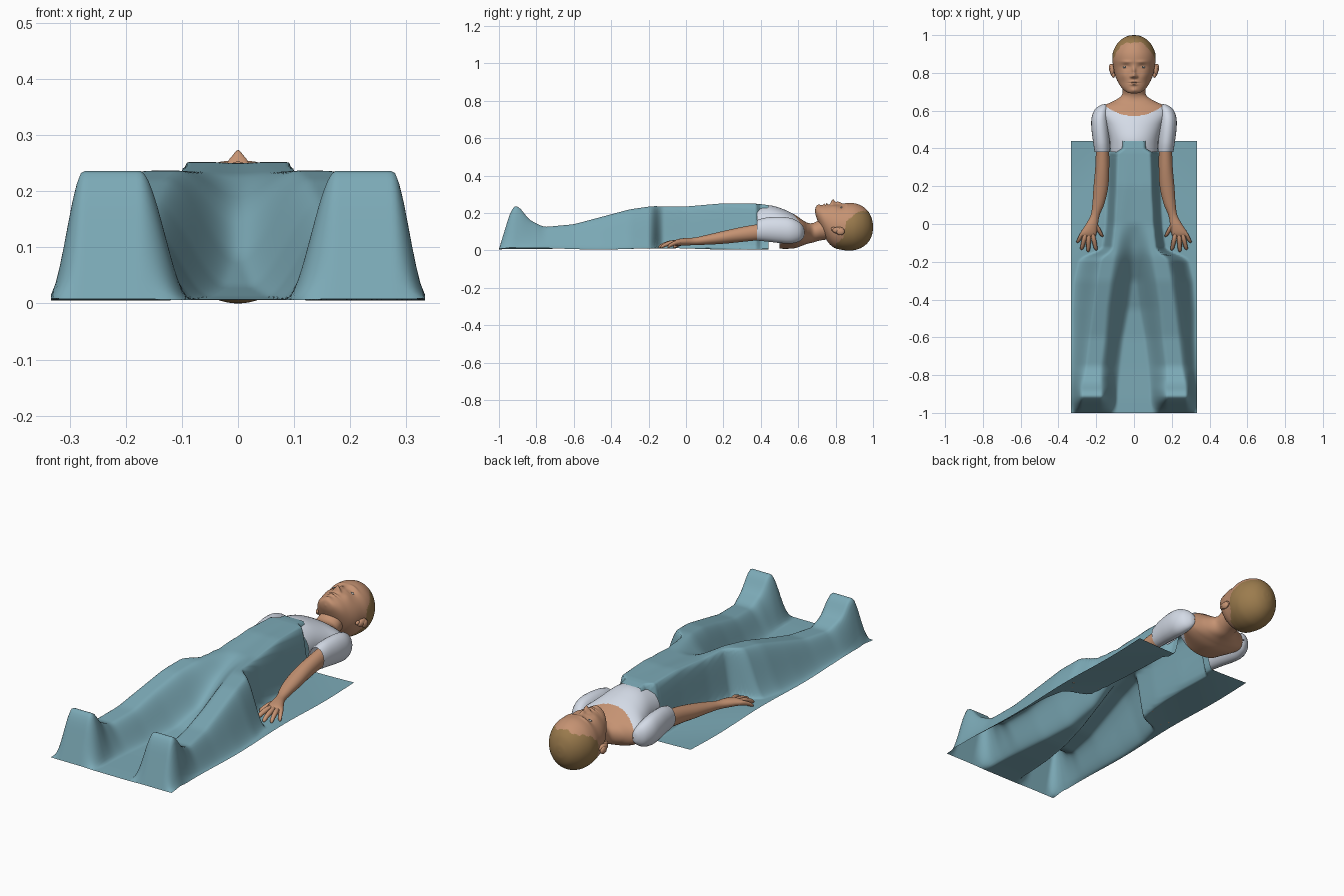
import bpy, bmesh
from math import sin, cos, pi, exp
from mathutils import Vector

if "Cube" in bpy.data.objects:
    bpy.data.objects.remove(bpy.data.objects["Cube"])


def material(name, rgb):
    mat = bpy.data.materials.new(name)
    mat.use_nodes = True
    mat.diffuse_color = (*rgb, 1)
    bsdf = next(n for n in mat.node_tree.nodes if n.type == 'BSDF_PRINCIPLED')
    bsdf.inputs["Base Color"].default_value = (*rgb, 1)
    return mat


SKIN = material("skin", (.56, .29, .17))
HAIR = material("golden hair", (.33, .2, .075))
CLOTH = material("white cotton", (.66, .71, .8))
BLANKET = material("teal blanket", (.2, .4, .47))
EYE = material("eye white", (.5, .5, .48))
IRIS = material("iris", (.06, .09, .1))


def lerp(a, b, f):
    return a + (b - a) * f


def smooth(a, b, v):
    f = min(1, max(0, (v - a) / (b - a)))
    return f * f * (3 - 2 * f)


def table(rows, key):
    """Linear lookup in rows sorted by rising first value."""
    if key <= rows[0][0]:
        return rows[0][1:]
    for lo, hi in zip(rows, rows[1:]):
        if key <= hi[0]:
            f = (key - lo[0]) / (hi[0] - lo[0])
            return [lerp(a, b, f) for a, b in zip(lo[1:], hi[1:])]
    return rows[-1][1:]


def spline(rows, steps):
    """Smooth curve through all rows."""
    out = []
    for i in range(len(rows) - 1):
        four = rows[max(i - 1, 0)], rows[i], rows[i + 1], rows[min(i + 2, len(rows) - 1)]
        for k in range(steps):
            t = k / steps
            out.append([b + t / 2 * (c - a + t * (2 * a - 5 * b + 4 * c - d + t * (3 * (b - c) + d - a)))
                        for a, b, c, d in zip(*four)])
    return out + [list(rows[-1])]


def finish(name, bm, mats, rule=None, mirror=False, angle=pi):
    bmesh.ops.recalc_face_normals(bm, faces=bm.faces)
    for face in bm.faces:
        if rule:
            face.material_index = rule(face.calc_center_median())
    mesh = bpy.data.meshes.new(name)
    bm.to_mesh(mesh)
    bm.free()
    obj = bpy.data.objects.new(name, mesh)
    bpy.context.collection.objects.link(obj)
    for mat in mats:
        mesh.materials.append(mat)
    mesh.shade_smooth()
    if mirror:
        obj.modifiers.new("Mirror", 'MIRROR').use_mirror_merge = False
    return obj


def loft(rows, steps=6, sides=24, caps=True, bm=None):
    """Elliptical rings along y; each row is y, centre x, centre z, half width, half depth."""
    bm = bm or bmesh.new()
    rings = []
    for y, cx, cz, rx, rz in spline(rows, steps):
        rings.append([bm.verts.new((cx + rx * cos(2 * pi * k / sides), y, cz + rz * sin(2 * pi * k / sides)))
                      for k in range(sides)])
    for a, b in zip(rings, rings[1:]):
        for k in range(sides):
            n = (k + 1) % sides
            bm.faces.new((a[k], a[n], b[n], b[k]))
    if caps:
        bm.faces.new(rings[0])
        bm.faces.new(rings[-1])
    return bm


def ellipsoid(bm, centre, radii):
    made = bmesh.ops.create_uvsphere(bm, u_segments=24, v_segments=16, radius=1)
    for v in made["verts"]:
        v.co = Vector(centre) + Vector(c * r for c, r in zip(v.co, radii))


# Blanket: a draped sheet. Columns: y, ridge height, height between the legs,
# inner slope foot and top, outer slope top and foot
DRAPE = [
    (-1, .008, .006, .09, .18, .28, .335),
    (-.93, .235, .008, .085, .175, .275, .34),
    (-.895, .238, .008, .085, .175, .275, .335),
    (-.84, .165, .008, .08, .18, .27, .335),
    (-.76, .125, .008, .07, .18, .25, .335),
    (-.6, .14, .012, .05, .16, .23, .33),
    (-.45, .18, .03, .02, .15, .21, .33),
    (-.3, .22, .08, 0, .13, .19, .32),
    (-.18, .237, .16, 0, .11, .17, .29),
    (-.14, .236, .18, 0, .1, .115, .17),
    (0, .235, .23, 0, .08, .1, .15),
    (.2, .252, .25, 0, .05, .09, .14),
    (.375, .25, .25, 0, .05, .085, .14),
    (.4, .248, .248, 0, .04, .05, .12),
    (.44, .242, .242, 0, .04, .05, .12)]


def drape(x, y):
    spread = .018 if -.98 < y < .36 else 0
    samples = [table(DRAPE, y + spread * k / 2) for k in range(-2, 3)]
    h, v, i1, i0, o0, o1 = [sum(c) / len(c) for c in zip(*samples)]
    inside = lerp(v, h, smooth(i1, i0, x))
    floor = .009 + .004 * sin(9 * y + 8 * x)
    return lerp(inside, floor, smooth(o0, o1, x))


bm = bmesh.new()
COLS, ROWS = 88, 180
sheet = [[bm.verts.new((x, y, drape(abs(x), y)))
          for x in (lerp(-.333, .333, i / COLS) for i in range(COLS + 1))]
         for y in (lerp(-1, .44, j / ROWS) for j in range(ROWS + 1))]
for a, b in zip(sheet, sheet[1:]):
    for k in range(COLS):
        bm.faces.new((a[k], a[k + 1], b[k + 1], b[k]))
finish("blanket", bm, [BLANKET])

# Torso: shirt with a scooped neckline, hollow below the chest
bm = loft([(.38, 0, .13, .125, .108), (.45, 0, .128, .13, .113), (.52, 0, .115, .15, .106),
           (.58, 0, .102, .178, .09), (.62, 0, .095, .17, .07), (.65, 0, .092, .11, .056),
           (.68, 0, .095, .066, .052), (.72, 0, .11, .06, .056), (.77, 0, .12, .06, .06)],
          steps=14, sides=96, caps=False)
hollow = [f for f in bm.faces if f.calc_center_median().y < .5 and f.calc_center_median().z < .08]
bmesh.ops.delete(bm, geom=hollow, context='FACES')


def neckline(c):
    scoop = c.y > .572 + 2.3 * c.x ** 2
    low_back = c.z < .07 and c.y > .48 + 3 * c.x ** 2
    return 1 if scoop or low_back else 0


finish("shirt_and_neck", bm, [CLOTH, SKIN], neckline)

# Sleeves
bm = loft([(.38, .168, .108, .04, .055), (.43, .172, .112, .044, .064), (.5, .178, .11, .047, .07),
           (.56, .18, .105, .045, .068), (.605, .172, .1, .036, .052), (.628, .16, .097, .02, .028),
           (.634, .155, .096, .003, .004)], caps=False)
finish("sleeves", bm, [CLOTH], mirror=True)

# Arms and palms
bm = loft([(.44, .166, .105, .034, .045), (.3, .168, .086, .037, .04), (.2, .175, .07, .039, .034),
           (.11, .188, .057, .032, .026), (.045, .206, .049, .024, .02), (-.01, .226, .046, .034, .02),
           (-.05, .241, .042, .043, .017), (-.075, .244, .036, .034, .009)])
finish("arms", bm, [SKIN], mirror=True)

# Fingers and thumb: root x, root y, tip x, tip y
bm = bmesh.new()
for x0, y0, x1, y1 in [(.262, -.03, .3, -.1), (.256, -.05, .278, -.137), (.239, -.055, .243, -.148),
                       (.22, -.05, .2, -.14), (.21, .01, .167, -.068)]:
    rows = []
    for f, r in [(0, .011), (.35, .0125), (.7, .011), (.92, .009), (1, .002)]:
        rows.append((lerp(y0, y1, f), lerp(x0, x1, f), .044 - .028 * f * f, r, r))
    loft(rows, steps=4, sides=12, bm=bm)
finish("fingers", bm, [SKIN], mirror=True)

# Head: lofted skull, then facial features as soft bumps
# Columns: y, half width, back z, front z
SKULL = [(.69, .004, .205, .215), (.697, .036, .175, .234), (.722, .066, .115, .241),
         (.755, .087, .05, .244), (.79, .101, .016, .246), (.83, .109, .004, .248),
         (.87, .115, 0, .254), (.91, .111, .004, .25), (.95, .092, .022, .232),
         (.98, .063, .052, .2), (.996, .03, .09, .16), (1, .003, .123, .13)]
# Bumps: x, y, height, spread in x, spread in y
FEATURES = [(0, .785, .026, .012, .011), (0, .812, .014, .009, .02), (.014, .78, .009, .007, .007),
            (.043, .832, -.009, .02, .012), (.045, .83, .006, .014, .007), (.04, .858, .005, .026, .008),
            (0, .752, .009, .02, .006), (0, .739, .008, .017, .006), (0, .746, -.007, .024, .0025),
            (0, .708, .007, .018, .012), (.055, .785, .005, .022, .022)]
bm = loft([(y, 0, (lo + hi) / 2, w, (hi - lo) / 2) for y, w, lo, hi in SKULL], steps=12, sides=128)
for v in bm.verts:
    front = smooth(.15, .2, v.co.z)
    for x, y, h, sx, sy in FEATURES:
        v.co.z += front * h * exp(-((abs(v.co.x) - x) / sx) ** 2 - ((v.co.y - y) / sy) ** 2)

eye_spot = min((v.co.copy() for v in bm.verts if v.co.z > .15),
               key=lambda c: (c.x - .045) ** 2 + (c.y - .831) ** 2)
HAIRLINE = [(.775, -.01), (.8, .03), (.84, .06), (.858, .155), (.9, .185), (.95, .212), (.98, .23)]


def scalp(c):
    ragged = .006 * sin(70 * c.x + 2) + .004 * sin(160 * c.x + 90 * c.y)
    return 1 if c.z < table(HAIRLINE, c.y)[0] + ragged else 0


finish("head", bm, [SKIN, HAIR], scalp)

# Ears: rim with a smaller lobe
bm = bmesh.new()
ellipsoid(bm, (.115, .815, .108), (.013, .032, .018))
ellipsoid(bm, (.122, .826, .1), (.011, .022, .018))
ellipsoid(bm, (.109, .788, .115), (.009, .014, .01))
finish("ears", bm, [SKIN], mirror=True)

# Eyes: flattened balls set into the lids
bm = bmesh.new()
ellipsoid(bm, eye_spot - Vector((0, 0, .0045)), (.014, .0055, .006))
finish("eyes", bm, [EYE, IRIS],
       lambda c: 1 if (c.x - eye_spot.x) ** 2 + (c.y - eye_spot.y) ** 2 < .005 ** 2 else 0, mirror=True)
